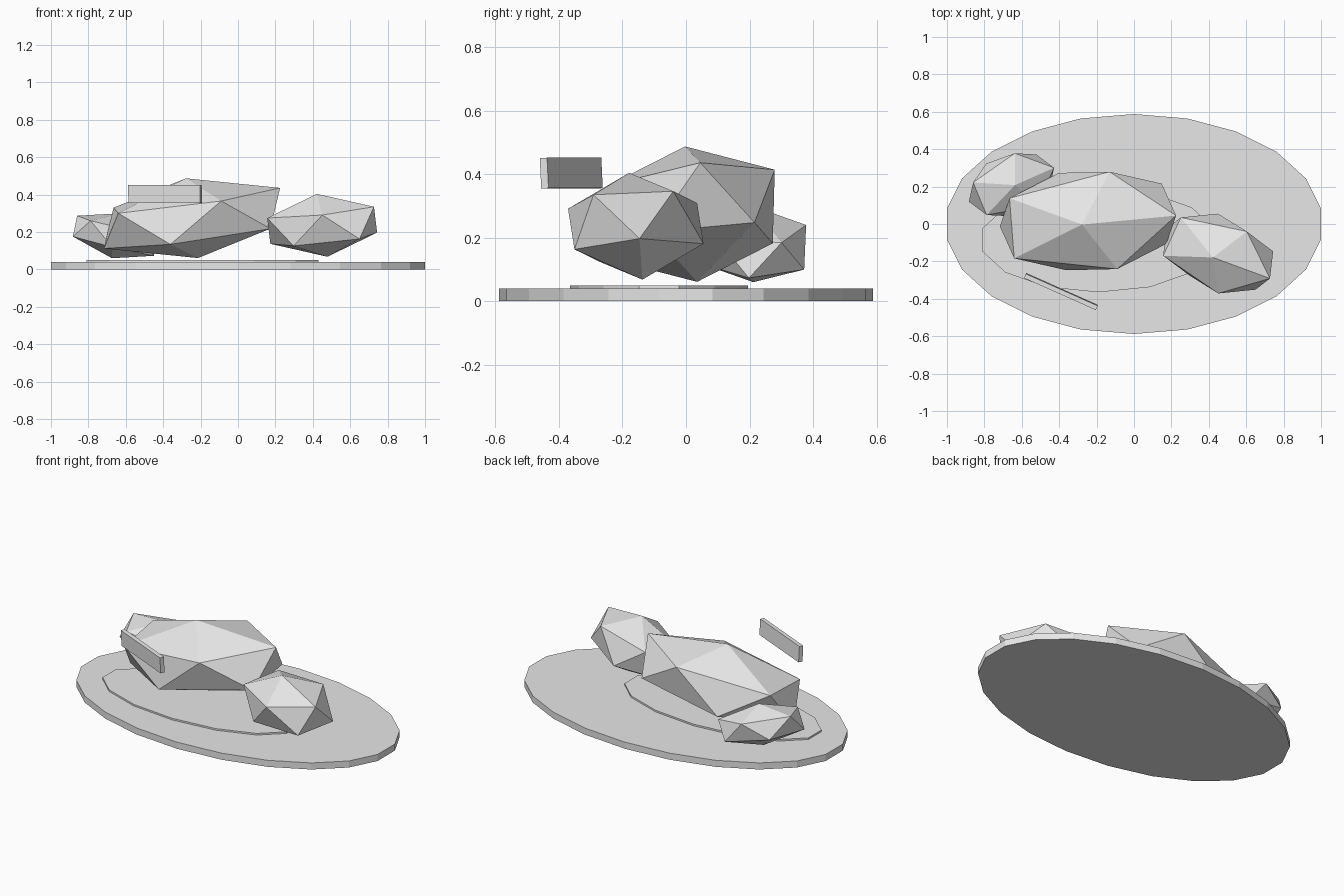
import bpy
import bmesh
from math import radians
from mathutils import Matrix, Vector

cube = bpy.data.objects.get("Cube")
if cube:
    bpy.data.objects.remove(cube, do_unlink=True)

grey = bpy.data.materials.new("plain grey")
grey.use_nodes = True
shade = (0.8, 0.8, 0.8, 1)
grey.diffuse_color = shade
grey.node_tree.nodes["Principled BSDF"].inputs["Base Color"].default_value = shade


def finish(name, bm, location):
    """Turn a bmesh into a flat shaded grey object."""
    bmesh.ops.recalc_face_normals(bm, faces=bm.faces)
    mesh = bpy.data.meshes.new(name)
    bm.to_mesh(mesh)
    bm.free()
    mesh.materials.append(grey)
    obj = bpy.data.objects.new(name, mesh)
    obj.location = location
    bpy.context.collection.objects.link(obj)
    return obj


def oval_slab(name, sides, centre, radius_x, radius_y, bottom, top):
    """Flat oval disc with a corner pointing to the back."""
    bm = bmesh.new()
    bmesh.ops.create_cone(bm, cap_ends=True, segments=sides,
                          radius1=1, radius2=1, depth=1)
    first = max(bm.verts, key=lambda v: v.co.y)
    turn = Vector((0, 1)).angle_signed(first.co.xy.normalized())
    bmesh.ops.rotate(bm, verts=bm.verts, matrix=Matrix.Rotation(turn, 3, 'Z'))
    bmesh.ops.scale(bm, verts=bm.verts, vec=(radius_x, radius_y, top - bottom))
    return finish(name, bm, (*centre, (bottom + top) / 2))


def rock(name, centre, peak, corner_a, corner_b):
    """Icosahedron stretched so its peak and two neighbours hit the offsets."""
    bm = bmesh.new()
    bmesh.ops.create_icosphere(bm, subdivisions=1, radius=1)
    top = max(bm.verts, key=lambda v: v.co.z)
    face = top.link_faces[0]
    one, two = [v for v in face.verts if v != top]
    source = Matrix((top.co, one.co, two.co)).transposed()
    target = Matrix((peak, corner_a, corner_b)).transposed()
    stretch = target @ source.inverted()
    bmesh.ops.transform(bm, verts=bm.verts, matrix=stretch.to_4x4())
    return finish(name, bm, centre)


# Ground and the thin patch lying on it
oval_slab("ground_disc", 22, (0, 0), 1.01, 0.588, 0, 0.04)
oval_slab("ground_patch", 14, (-0.19, -0.085), 0.636, 0.28, 0.035, 0.05)

# Three faceted rocks
rock("large_rock", (-0.246, 0.016, 0.274),
     (-0.032, -0.019, 0.213), (0.471, 0.029, 0.162), (0.156, -0.257, 0.092))
rock("left_rock", (0.45, -0.158, 0.236),
     (-0.028, -0.021, 0.168), (0.153, 0.118, 0.11), (0.277, -0.133, 0.099))
rock("right_rock", (-0.655, 0.21, 0.18),
     (0.019, -0.002, 0.12), (-0.205, 0.012, 0.107), (0.018, 0.168, 0.06))

# Floating plank in front of the large rock
bm = bmesh.new()
bmesh.ops.create_cube(bm, size=1)
bmesh.ops.scale(bm, verts=bm.verts, vec=(0.42, 0.025, 0.096))
plank = finish("plank", bm, (-0.39, -0.361, 0.403))
plank.rotation_euler = (radians(3), 0, radians(-24))
